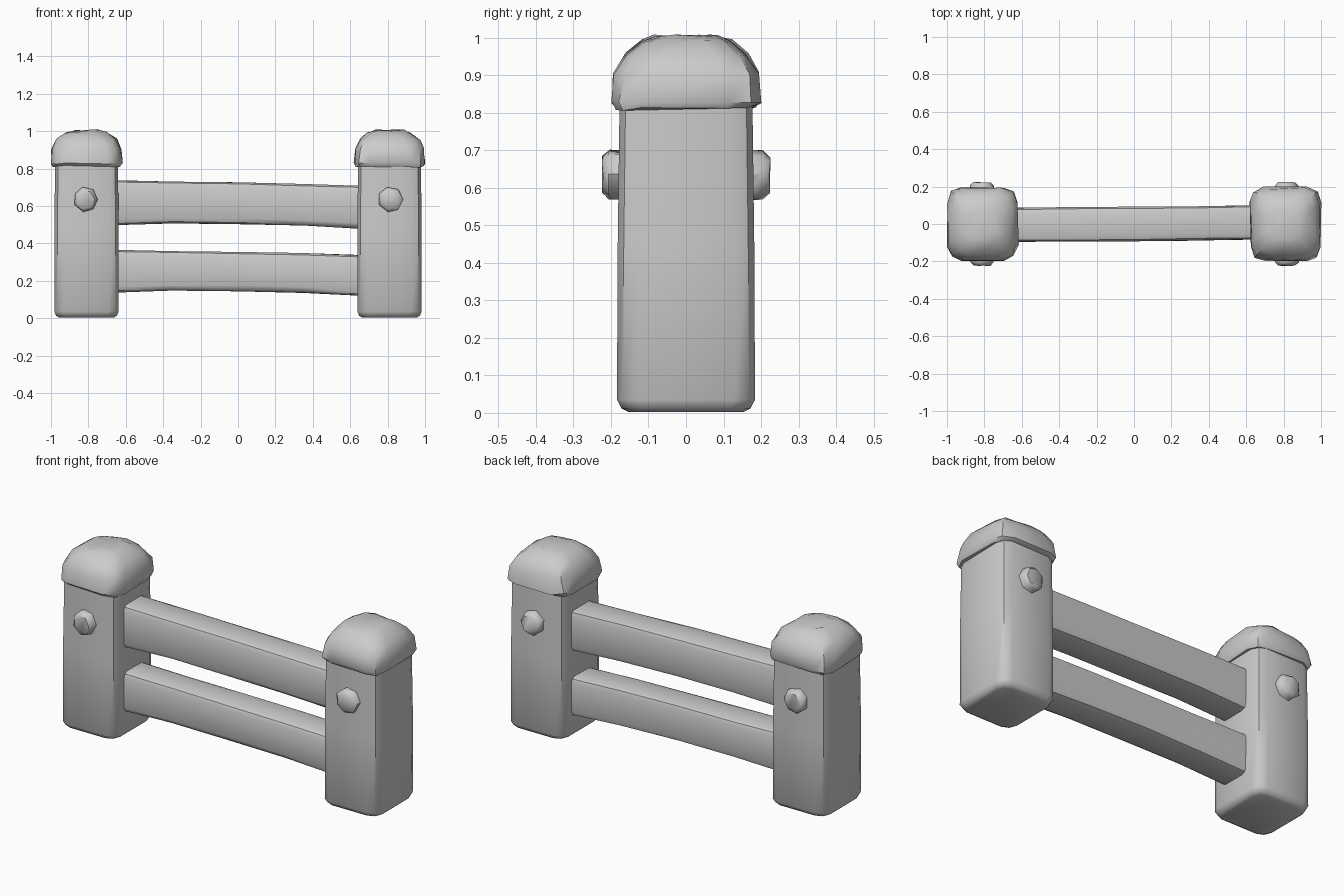
import bpy, bmesh, math, random
from mathutils import Vector

if "Cube" in bpy.data.objects:
    bpy.data.objects.remove(bpy.data.objects["Cube"])

random.seed(4)


def section(hu, hv, c, n):
    """Rounded rectangle outline: half sizes hu, hv, corner size c, n segments per corner."""
    pts = []
    for k, (su, sv) in enumerate(((1, 1), (-1, 1), (-1, -1), (1, -1))):
        for i in range(n + 1):
            a = math.pi / 2 * (k + i / n)
            pts.append((su * (hu - c) + c * math.cos(a), sv * (hv - c) + c * math.sin(a)))
    return pts


def loft(name, rings, jitter=0.0, angle=40):
    """Skin a closed solid through equal-sized rings of 3D points."""
    bm = bmesh.new()
    loops = [[bm.verts.new(Vector(p) + Vector([random.uniform(-jitter, jitter) for _ in range(3)]))
              for p in ring] for ring in rings]
    for a, b in zip(loops, loops[1:]):
        for i in range(len(a)):
            j = (i + 1) % len(a)
            bm.faces.new((a[i], a[j], b[j], b[i]))
    bm.faces.new(loops[0][::-1])
    bm.faces.new(loops[-1])
    bmesh.ops.recalc_face_normals(bm, faces=bm.faces)
    me = bpy.data.meshes.new(name)
    bm.to_mesh(me)
    bm.free()
    me.shade_smooth()
    me.set_sharp_from_angle(angle=math.radians(angle))
    ob = bpy.data.objects.new(name, me)
    bpy.context.collection.objects.link(ob)
    return ob


def upright(name, x, profile, n, jitter=0.0, angle=40):
    """Vertical part from (z, half x, half y, corner) rows."""
    return loft(name, [[(x + u, v, z) for u, v in section(hx, hy, c, n)]
                       for z, hx, hy, c in profile], jitter, angle)


POST = [(0.003, 0.145, 0.155, 0.05), (0.012, 0.162, 0.172, 0.055), (0.035, 0.172, 0.184, 0.055),
        (0.45, 0.172, 0.182, 0.055), (0.84, 0.168, 0.177, 0.055)]
CAP = [(0.812, 0.178, 0.183, 0.07), (0.83, 0.191, 0.198, 0.08), (0.905, 0.185, 0.19, 0.085),
       (0.955, 0.16, 0.162, 0.085), (0.99, 0.115, 0.118, 0.075), (1.003, 0.075, 0.08, 0.05)]
PEG = [(0.16, 0.066), (0.205, 0.066), (0.222, 0.048)]

# posts, rounded caps and the pegs on both faces
for side, sx in (("left", -1), ("right", 1)):
    x = 0.81 * sx
    upright(side + "_post", x, POST, 2)
    upright(side + "_post_cap", x, CAP, 2, 0.006)
    for face, sy in (("front", -1), ("back", 1)):
        rings = [[(sx * 0.815 + r * math.cos(t * math.tau / 7), sy * y,
                   0.635 + r * math.sin(t * math.tau / 7)) for t in range(7)] for y, r in PEG]
        loft(f"{side}_{face}_peg", rings, 0.003, 50)

# slightly bowed rails: (x, bottom z, top z, y centre)
RAILS = {
    "upper_rail": [(-0.7, 0.497, 0.737, -0.005), (-0.35, 0.506, 0.731, -0.002), (0.0, 0.503, 0.725, 0.0),
                   (0.35, 0.494, 0.717, 0.004), (0.7, 0.477, 0.706, 0.01)],
    "lower_rail": [(-0.7, 0.136, 0.366, -0.005), (-0.35, 0.147, 0.359, -0.002), (0.0, 0.145, 0.354, 0.0),
                   (0.35, 0.136, 0.347, 0.004), (0.7, 0.119, 0.335, 0.01)],
}
for name, rows in RAILS.items():
    loft(name, [[(x, yc + u, (lo + hi) / 2 + v) for u, v in section(0.091, (hi - lo) / 2, 0.03, 2)]
                for x, lo, hi, yc in rows], 0.002)
